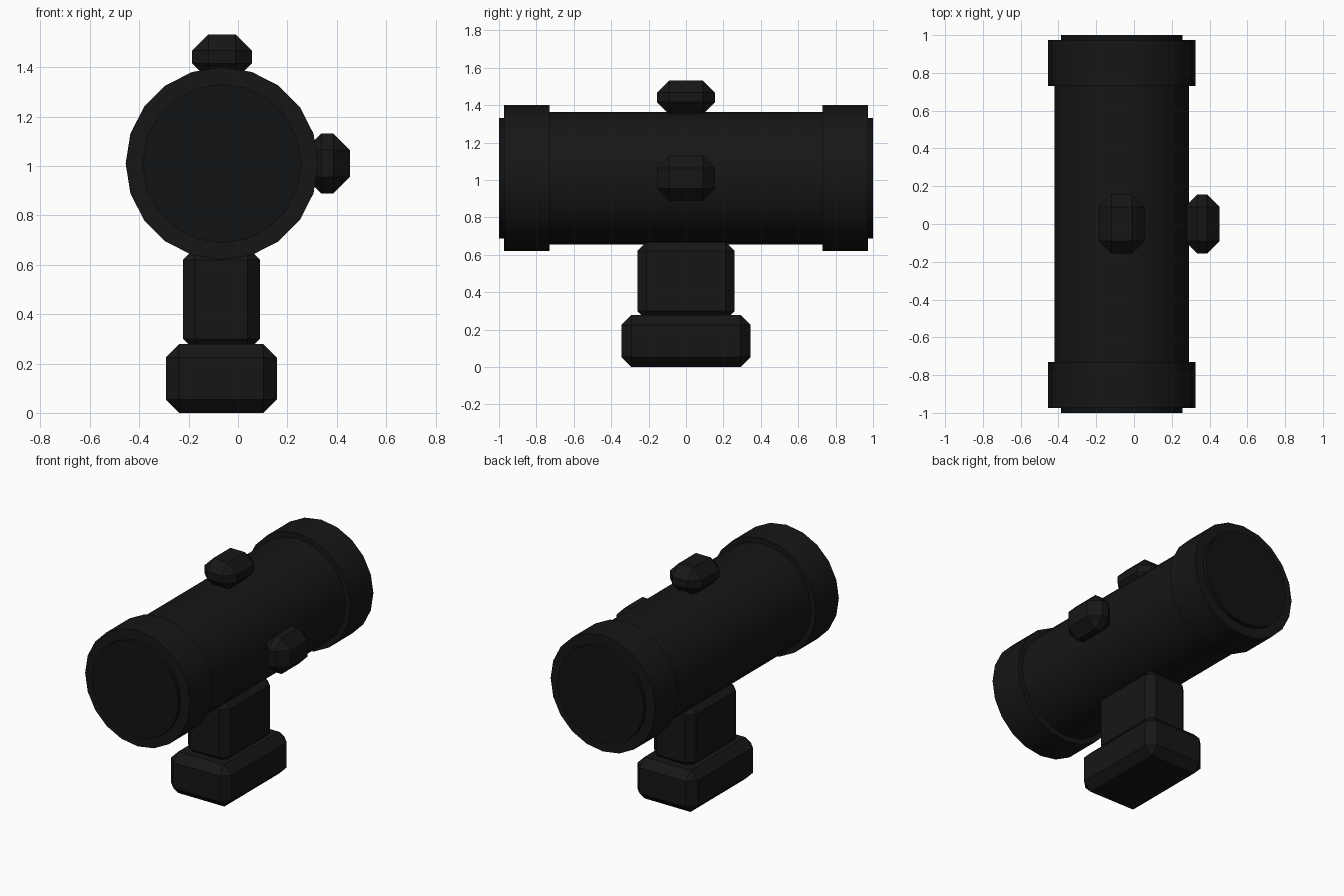
import bpy
from math import pi

if "Cube" in bpy.data.objects:
    bpy.data.objects.remove(bpy.data.objects["Cube"])

CX, CZ = -0.065, 1.01  # tube axis


def material(name, color):
    m = bpy.data.materials.new(name)
    m.diffuse_color = (*color, 1)
    m.use_nodes = True
    m.node_tree.nodes["Principled BSDF"].inputs["Base Color"].default_value = m.diffuse_color
    return m


BLACK = material("black_metal", (0.008, 0.008, 0.008))
GLASS = material("dark_glass", (0.005, 0.006, 0.007))


def tube(name, radius, y0, y1, mat=BLACK):
    """20-sided cylinder along y."""
    bpy.ops.mesh.primitive_cylinder_add(
        vertices=20, radius=radius, depth=y1 - y0,
        location=(CX, (y0 + y1) / 2, CZ), rotation=(pi / 2, 0, 0))
    ob = bpy.context.object
    # put a corner exactly on the x and z axes
    ob.name = name
    ob.data.materials.append(mat)
    bpy.ops.object.transform_apply(location=False, rotation=True, scale=True)
    bpy.ops.object.shade_smooth_by_angle(angle=pi / 6)
    return ob


def block(name, lo, hi, chamfer):
    """Box between two corners with chamfered edges."""
    bpy.ops.mesh.primitive_cube_add(
        size=1, location=[(a + b) / 2 for a, b in zip(lo, hi)])
    ob = bpy.context.object
    ob.name = name
    ob.scale = [b - a for a, b in zip(lo, hi)]
    bpy.ops.object.transform_apply(location=False, rotation=False, scale=True)
    ob.data.materials.append(BLACK)
    bev = ob.modifiers.new("chamfer", 'BEVEL')
    bev.width = chamfer
    bev.segments = 1
    return ob


# Main tube, end rings and lenses
tube("tube_body", 0.355, -0.74, 0.74)
for side, s in (("front", -1), ("rear", 1)):
    tube(side + "_ring", 0.39, *sorted((s * 0.73, s * 0.973)))
    tube(side + "_lens", 0.322, *sorted((s * 0.96, s * 1.0)), GLASS)

# Adjustment knobs
block("top_knob", (CX - 0.121, -0.156, 1.35), (CX + 0.121, 0.156, 1.533), 0.066)
block("side_knob", (0.27, -0.156, CZ - 0.121), (0.453, 0.156, CZ + 0.121), 0.066)

# Mount
block("mount_post", (-0.223, -0.26, 0.25), (0.089, 0.26, 0.67), 0.05)
block("mount_base", (-0.292, -0.346, 0.0), (0.157, 0.346, 0.279), 0.054)
